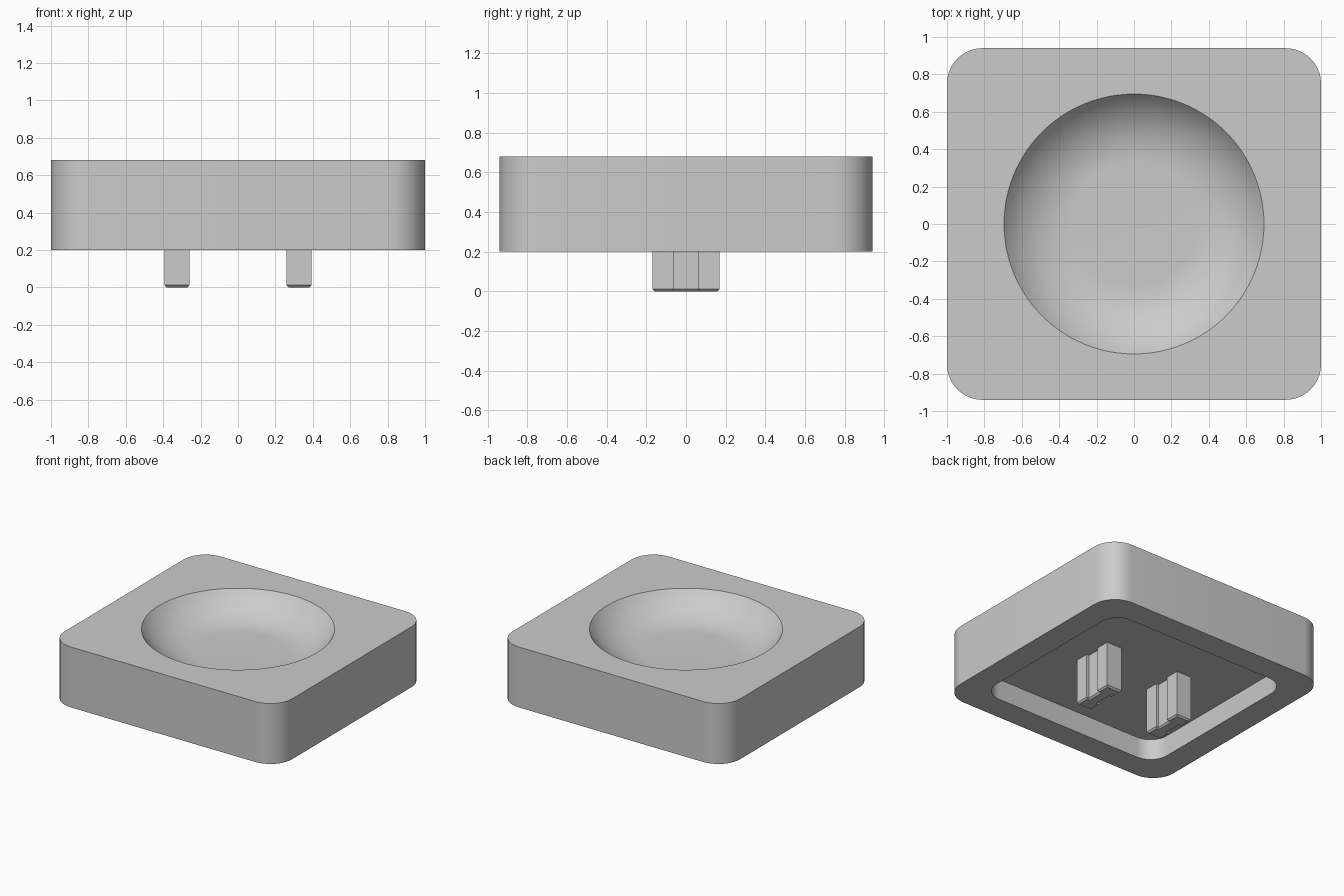
import bpy, bmesh, math

cube = bpy.data.objects.get("Cube")
if cube:
    bpy.data.objects.remove(cube, do_unlink=True)

TOP, RIM, CAVITY = 0.68, 0.2, 0.365

grey = bpy.data.materials.new("plain grey")
grey.use_nodes = True
grey.diffuse_color = (0.6, 0.6, 0.6, 1)
bsdf = next(n for n in grey.node_tree.nodes if n.type == 'BSDF_PRINCIPLED')
bsdf.inputs["Base Color"].default_value = grey.diffuse_color


def finish(name, bm):
    """Turn a bmesh into a linked grey object."""
    bmesh.ops.recalc_face_normals(bm, faces=bm.faces)
    mesh = bpy.data.meshes.new(name)
    bm.to_mesh(mesh)
    bm.free()
    mesh.materials.append(grey)
    ob = bpy.data.objects.new(name, mesh)
    bpy.context.collection.objects.link(ob)
    return ob


def activate(ob):
    bpy.ops.object.select_all(action='DESELECT')
    ob.select_set(True)
    bpy.context.view_layer.objects.active = ob


def rounded_rect(hx, hy, r, steps=10):
    pts = []
    for k, (sx, sy) in enumerate([(1, 1), (-1, 1), (-1, -1), (1, -1)]):
        for i in range(steps + 1):
            a = (k + i / steps) * math.pi / 2
            pts.append((sx * (hx - r) + r * math.cos(a), sy * (hy - r) + r * math.sin(a)))
    return pts


def prism(outline, z0, z1):
    """Extrude a flat outline from z0 up to z1."""
    bm = bmesh.new()
    face = bm.faces.new([bm.verts.new((x, y, z0)) for x, y in outline])
    ext = bmesh.ops.extrude_face_region(bm, geom=[face])
    top = [g for g in ext["geom"] if isinstance(g, bmesh.types.BMVert)]
    bmesh.ops.translate(bm, verts=top, vec=(0, 0, z1 - z0))
    return bm


def dish_cutter(radius, flat, depth, steps=14, segments=96):
    """Flat-bottomed bowl with curved sides, continued above the top."""
    w = radius - flat
    arc_r = (w * w + depth * depth) / (2 * depth)
    sweep = math.asin(w / arc_r)
    profile = [(0, TOP - depth)]
    for i in range(steps + 1):
        a = sweep * i / steps
        profile.append((flat + arc_r * math.sin(a), TOP - depth + arc_r * (1 - math.cos(a))))
    profile += [(radius, TOP + 0.2), (0, TOP + 0.2)]
    bm = bmesh.new()
    verts = [bm.verts.new((r, 0, z)) for r, z in profile]
    edges = [bm.edges.new(p) for p in zip(verts, verts[1:])]
    bmesh.ops.spin(bm, geom=verts + edges, cent=(0, 0, 0), axis=(0, 0, 1),
                   angle=2 * math.pi, steps=segments)
    bmesh.ops.remove_doubles(bm, verts=bm.verts, dist=1e-5)
    return finish("dish_cutter", bm)


# Body with rounded corners, dished top and hollow underside
body = finish("cap_body", prism(rounded_rect(1, 0.94, 0.19), RIM, TOP))
cavity = finish("cavity_cutter", prism(rounded_rect(0.8, 0.74, 0.15), RIM - 0.2, CAVITY))
for cutter in (dish_cutter(0.695, 0.33, 0.18), cavity):
    cutter.hide_render = True
    activate(body)
    mod = body.modifiers.new("cut", 'BOOLEAN')
    mod.operation = 'DIFFERENCE'
    mod.solver = 'EXACT'
    mod.object = cutter
    bpy.ops.object.modifier_apply(modifier=mod.name)
    bpy.data.objects.remove(cutter, do_unlink=True)
activate(body)
bpy.ops.object.shade_smooth_by_angle(angle=math.radians(30))

# Two stem legs with grooved sides and a chamfered foot
half = [(0.067, -0.17), (0.067, -0.06), (0.045, -0.06),
        (0.045, 0.06), (0.067, 0.06), (0.067, 0.17)]
outline = half + [(-x, -y) for x, y in half]
for side, name in ((1, "left_stem"), (-1, "right_stem")):
    bm = prism([(x + side * 0.327, y) for x, y in outline], 0, CAVITY + 0.01)
    foot = [e for e in bm.edges if all(v.co.z < 0.001 for v in e.verts)]
    bmesh.ops.bevel(bm, geom=foot, offset=0.012, segments=1, affect='EDGES')
    finish(name, bm)
